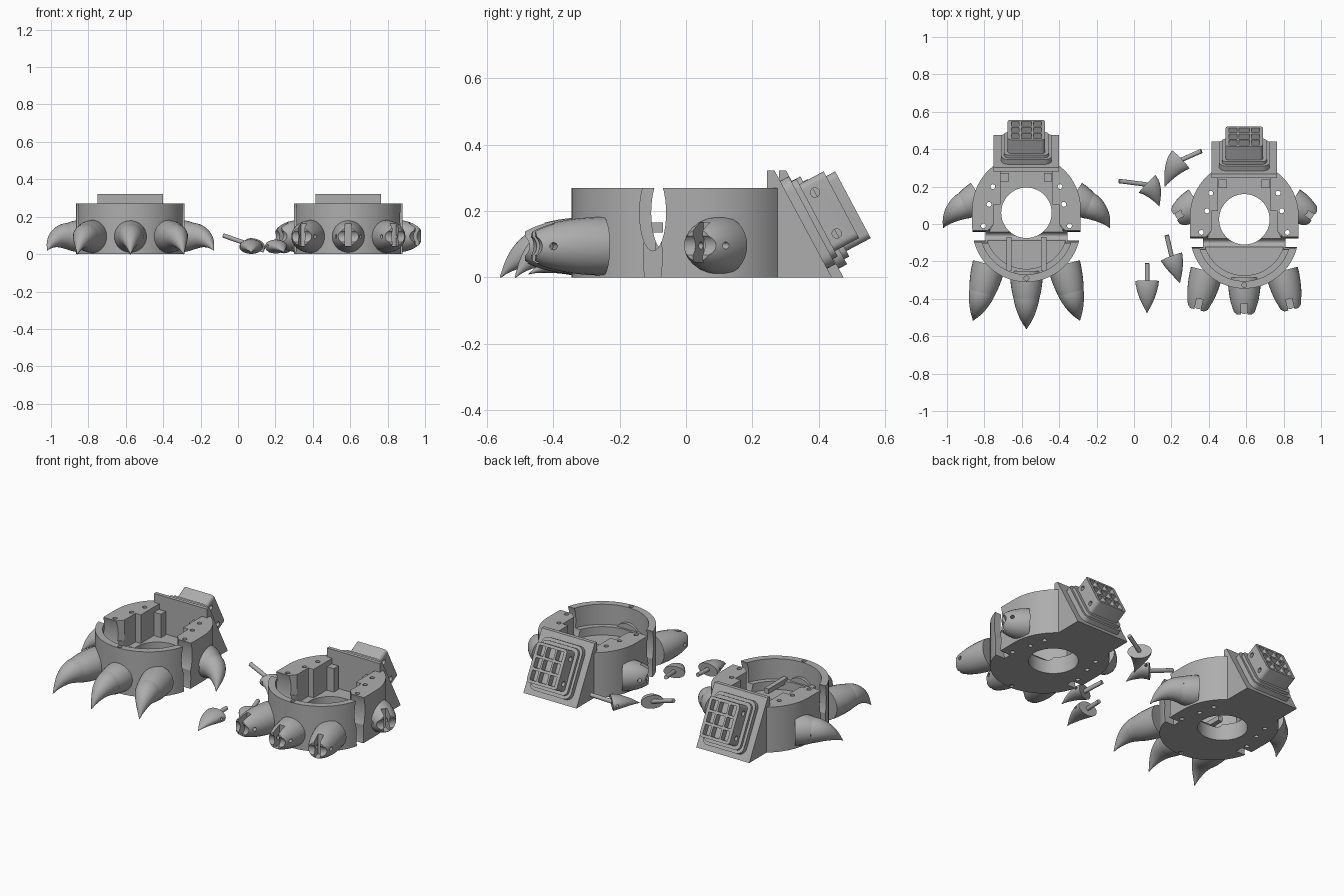
import bpy, bmesh, math
from mathutils import Matrix, Vector

cube = bpy.data.objects.get("Cube")
if cube:
    bpy.data.objects.remove(cube, do_unlink=True)

grey = bpy.data.materials.new("plain grey")
grey.use_nodes = True
grey.diffuse_color = (0.42, 0.42, 0.42, 1)
grey.node_tree.nodes["Principled BSDF"].inputs["Base Color"].default_value = grey.diffuse_color
parts = []
Move = Matrix.Translation


def make(name, bm, matrix=Matrix()):
    bmesh.ops.transform(bm, matrix=matrix, verts=bm.verts)
    bmesh.ops.recalc_face_normals(bm, faces=bm.faces)
    me = bpy.data.meshes.new(name)
    bm.to_mesh(me)
    bm.free()
    me.materials.append(grey)
    ob = bpy.data.objects.new(name, me)
    bpy.context.collection.objects.link(ob)
    parts.append(ob)
    return ob


def prism(name, pts, z0, z1, matrix=Matrix()):
    bm = bmesh.new()
    face = bm.faces.new([bm.verts.new((x, y, z0)) for x, y in pts])
    ext = bmesh.ops.extrude_face_region(bm, geom=[face])
    top = [v for v in ext["geom"] if isinstance(v, bmesh.types.BMVert)]
    bmesh.ops.translate(bm, vec=(0, 0, z1 - z0), verts=top)
    return make(name, bm, matrix)


def box(name, centre, size, matrix=Matrix()):
    bm = bmesh.new()
    bmesh.ops.create_cube(bm, size=1)
    return make(name, bm, matrix @ Move(centre) @ Matrix.Diagonal((*size, 1)))


def rod(name, centre, axis, rx, ry, length, matrix=Matrix(), segs=32):
    bm = bmesh.new()
    bmesh.ops.create_cone(bm, cap_ends=True, segments=segs, radius1=1, radius2=1, depth=1)
    turn = Vector(axis).to_track_quat("Z", "Y").to_matrix().to_4x4()
    return make(name, bm, matrix @ Move(centre) @ turn @ Matrix.Diagonal((rx, ry, length, 1)))


def cut(ob, *cutters):
    for c in cutters:
        mod = ob.modifiers.new("cut", "BOOLEAN")
        mod.operation, mod.solver, mod.object = "DIFFERENCE", "EXACT", c
        bpy.context.view_layer.objects.active = ob
        bpy.ops.object.modifier_apply(modifier=mod.name)
        parts.remove(c)
        bpy.data.objects.remove(c, do_unlink=True)


def loft(name, path, radii, flat=1.0, segs=28, matrix=Matrix()):
    """Round tube along a path, one radius per point."""
    bm = bmesh.new()
    rings = []
    for i, p in enumerate(path):
        d = path[min(i + 1, len(path) - 1)] - path[max(i - 1, 0)]
        side = d.cross(Vector((0, 0, 1))).normalized()
        up = side.cross(d).normalized()
        angles = [2 * math.pi * k / segs for k in range(segs)]
        rings.append([bm.verts.new(p + radii[i] * (side * math.cos(a) + flat * up * math.sin(a)))
                      for a in angles])
    for a, b in zip(rings, rings[1:]):
        for k in range(segs):
            bm.faces.new((a[k], a[(k + 1) % segs], b[(k + 1) % segs], b[k]))
    bm.faces.new(rings[0])
    bm.faces.new(rings[-1])
    return make(name, bm, matrix)


def claw(name, start, mid, tip, r, flat=1.0, matrix=Matrix()):
    a, b, c = Vector(start), Vector(mid), Vector(tip)
    ts = [i / 12 for i in range(13)]
    path = [a * (1 - t) ** 2 + b * 2 * t * (1 - t) + c * t * t for t in ts]
    return loft(name, path, [r * max(1 - t ** 1.5, 0.03) for t in ts], flat, matrix=matrix)


def arc(r, cy, a0, a1, n):
    return [(r * math.cos(math.radians(a0 + (a1 - a0) * i / n)),
             cy + r * math.sin(math.radians(a0 + (a1 - a0) * i / n))) for i in range(n + 1)]


def rounded(w, h, r):
    pts = []
    for q, (sx, sy) in enumerate([(1, 1), (-1, 1), (-1, -1), (1, -1)]):
        for x, y in arc(r, 0, 90 * q, 90 * q + 90, 6):
            pts.append((x + sx * (w / 2 - r), y + sy * (h / 2 - r)))
    return pts


def cavity(r, z, M):
    back = [(0.175, 0), (0.175, 0.105), (0.14, 0.105), (0.14, 0.285)]
    pts = arc(r, -0.02, 193, 347, 32) + back + [(-x, y) for x, y in reversed(back)]
    return prism("cutter", pts, z, 0.4, M)


def palm(M):
    outline = arc(0.29, -0.02, 180, 360, 40) + arc(0.29, 0.08, 0, 53, 14) + arc(0.29, 0.08, 127, 180, 14)
    ob = prism("palm_shell", outline, 0, 0.27, M)
    cut(ob, cavity(0.25, 0.15, M), cavity(0.22, 0.10, M))
    cut(ob, rod("cutter", (0, 0.06, 0), (0, 0, 1), 0.135, 0.135, 1, M, 48))
    # side windows, upper right through and lower as pockets
    cut(ob, rod("cutter", (0, -0.065, 0.195), (1, 0, 0), 0.04, 0.115, 1, M))
    for s in (-1, 1):
        cut(ob, rod("cutter", (s * 0.3, -0.065, 0.062), (1, 0, 0), 0.028, 0.115, 0.16, M))
    # rim screw holes
    for x, y in [(0.18, 0.2), (0.2, 0.105), (0.23, -0.01)]:
        for s in (-1, 1):
            cut(ob, rod("cutter", (s * x, y, 0.1), (0, 0, 1), 0.013, 0.013, 1, M, 16))
    cut(ob, rod("cutter", (0, -0.291, 0.1), (0, 0, 1), 0.013, 0.013, 1, M, 16))
    for s in (-1, 1):
        box("inner_post", (s * 0.115, 0.25, 0.16), (0.045, 0.045, 0.16), M)


def wrist(M):
    # wedge, its profile runs along y and z
    side = Matrix(((0, 0, 1, 0), (1, 0, 0, 0), (0, 1, 0, 0), (0, 0, 0, 1)))
    wedge = [(0.28, 0), (0.475, 0), (0.302, 0.322), (0.28, 0.322)]
    prism("wrist_wedge", wedge, -0.175, 0.175, M @ side)
    c, s = math.cos(math.radians(28)), math.sin(math.radians(28))
    tilt = Matrix(((-1, 0, 0, 0), (0, -s, c, 0), (0, c, s, 0), (0, 0, 0, 1)))
    T = M @ Move((0, 0.475, 0)) @ tilt @ Move((0, 0.18, 0))
    prism("wrist_flange", rounded(0.27, 0.3, 0.04), -0.01, 0.028, T)
    prism("wrist_step", rounded(0.24, 0.265, 0.03), 0, 0.045, T)
    ob = prism("wrist_socket", rounded(0.2, 0.228, 0.02), 0, 0.128, T)
    for y in (-0.07, 0, 0.07):
        for x in (-0.06, 0, 0.06):
            w = 0.042 if x else 0.055
            cut(ob, box("cutter", (x, y, 0.12), (w, 0.055, 0.06), T))
    for y in (-0.07, 0.07):
        cut(ob, rod("cutter", (0, y, 0.075), (1, 0, 0), 0.014, 0.014, 0.5, T, 20))


def toe(name, base, direction, length, open_end, M):
    d = Vector(direction).normalized()
    b = Vector(base)
    n = 14
    ts = [i / n for i in range(n + 1)]
    ob = loft(name, [b + d * length * t for t in ts],
              [0.088 * math.sqrt(1 - (0.84 * t) ** 2) for t in ts], matrix=M)
    across = d.cross(Vector((0, 0, 1)))
    frame = M @ Move(b + d * length) @ Matrix.Rotation(math.atan2(d.y, d.x), 4, "Z")
    if open_end:
        # claw slot and scooped tip
        cut(ob, box("cutter", (-0.01, 0, 0.01), (0.1, 0.034, 0.12), frame))
        cut(ob, rod("cutter", (0.025, 0, 0), (0, 1, 0), 0.038, 0.038, 0.3, frame))
    cut(ob, rod("cutter", b + d * (length - 0.045), across, 0.011, 0.011, 0.3, M, 16))


def paw(origin, clawed):
    M = Move(origin)
    palm(M)
    wrist(M)
    toe("middle_toe", (0, -0.25, 0.094), (0, -1, 0), 0.2, not clawed, M)
    if clawed:
        claw("middle_claw", (0, -0.385, 0.094), (0, -0.49, 0.1), (0, -0.56, 0), 0.07, matrix=M)
    for s, word in ((1, "left"), (-1, "right")):
        toe(word + "_toe", (s * 0.2, -0.215, 0.094), (s * 0.24, -0.97, 0), 0.215, not clawed, M)
        toe(word + "_thumb", (s * 0.25, 0.145, 0.096), (s * 0.8, -0.5, 0), 0.14, not clawed, M)
        if clawed:
            claw(word + "_claw", (s * 0.236, -0.36, 0.094), (s * 0.262, -0.45, 0.1),
                 (s * 0.285, -0.515, 0), 0.07, matrix=M)
            claw(word + "_thumb_claw", (s * 0.33, 0.1, 0.096), (s * 0.41, 0.06, 0.1),
                 (s * 0.445, -0.02, 0.02), 0.072, matrix=M)
            box(word + "_lever", (s * 0.093, -0.16, 0.15), (0.028, 0.18, 0.03), M)


def loose_claw(name, base, mid, tip, stem, r):
    ob = claw(name, base, mid, tip, r, 0.62)
    d = Vector(mid) - Vector(base)
    hole = Vector(base) + d * 0.35
    cut(ob, rod("cutter", hole, d.cross(Vector((0, 0, 1))), 0.008, 0.008, 0.3, segs=16))
    # stem runs from inside the claw base to its free end
    a, b = Vector(base) + d * 0.15, Vector(stem)
    rod(name + "_stem", (a + b) / 2, b - a, 0.012, 0.012, (b - a).length, segs=16)


paw((-0.575, 0, 0), True)
paw((0.59, -0.035, 0), False)
loose_claw("loose_claw_front", (0.07, -0.305, 0.04), (0.07, -0.4, 0.05), (0.07, -0.475, 0.01),
           (0.07, -0.21, 0.045), 0.063)
loose_claw("loose_claw_side", (0.2, -0.175, 0.04), (0.225, -0.24, 0.05), (0.245, -0.315, 0.01),
           (0.175, -0.06, 0.06), 0.06)
loose_claw("loose_claw_rear", (0.07, 0.215, 0.045), (0.11, 0.18, 0.05), (0.135, 0.095, 0.01),
           (-0.08, 0.23, 0.1), 0.065)
loose_claw("loose_claw_back", (0.25, 0.345, 0.045), (0.2, 0.3, 0.055), (0.165, 0.2, 0.01),
           (0.36, 0.39, 0.08), 0.066)

# smooth round parts, keep sharp edges
bpy.ops.object.select_all(action="DESELECT")
for ob in parts:
    ob.select_set(True)
bpy.context.view_layer.objects.active = parts[0]
bpy.ops.object.shade_smooth_by_angle(angle=math.radians(32))
